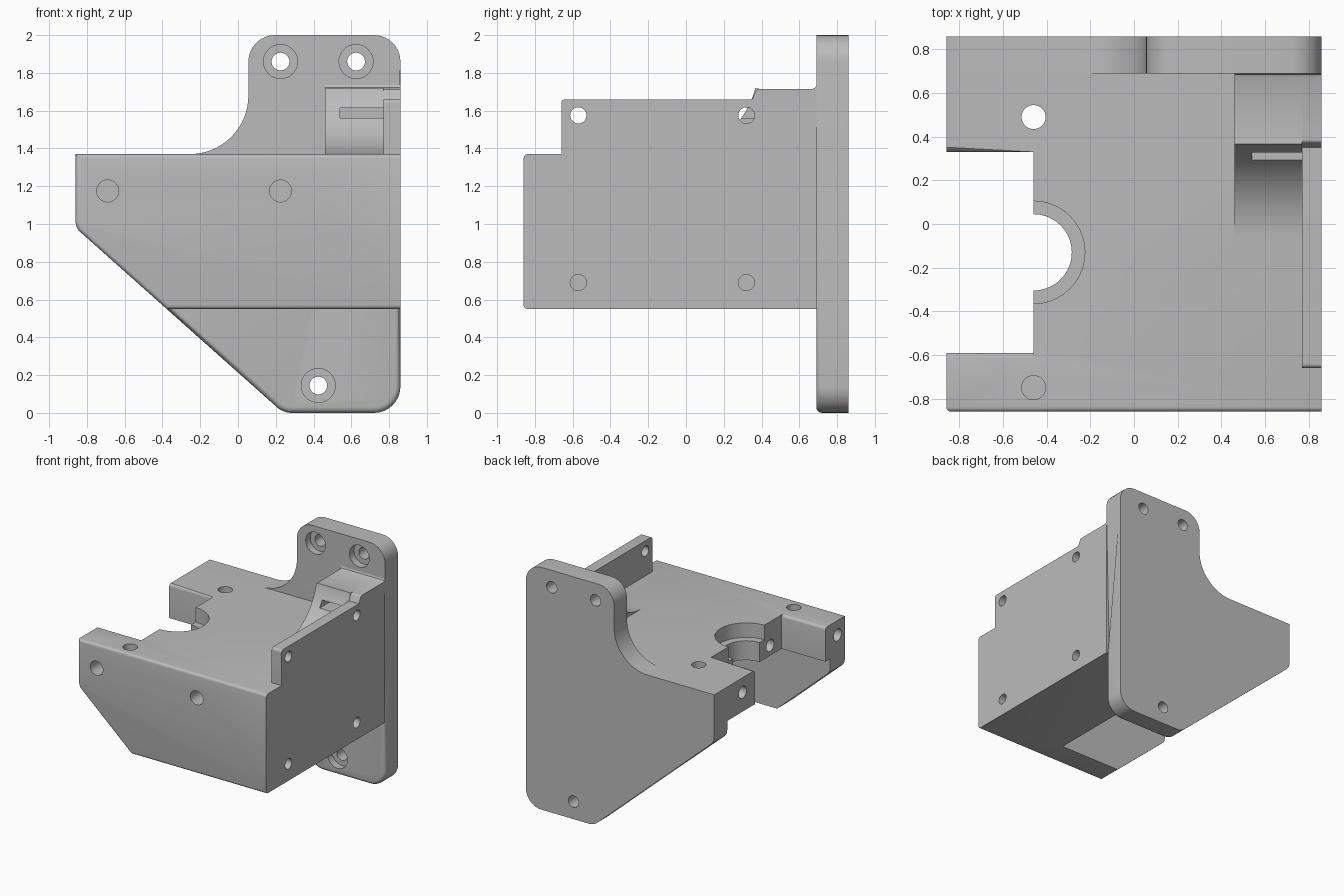
import bpy, bmesh, math
from mathutils import Vector

if "Cube" in bpy.data.objects:
    bpy.data.objects.remove(bpy.data.objects["Cube"])

grey = bpy.data.materials.new("plain grey")
grey.use_nodes = True
grey.diffuse_color = (0.5, 0.5, 0.5, 1)
grey.node_tree.nodes["Principled BSDF"].inputs["Base Color"].default_value = (0.5, 0.5, 0.5, 1)


def arc(cx, cy, r, a0, a1, n=16):
    angles = [math.radians(a0 + (a1 - a0) * i / n) for i in range(n + 1)]
    return [(cx + r * math.cos(a), cy + r * math.sin(a)) for a in angles]


def rounded(prev, corner, nxt, r, n=8):
    """Points of a fillet of radius r at a corner."""
    p, c, q = Vector(prev), Vector(corner), Vector(nxt)
    d1, d2 = (p - c).normalized(), (q - c).normalized()
    half = d1.angle(d2) / 2
    centre = c + (d1 + d2).normalized() * r / math.sin(half)
    a, b = c + d1 * r / math.tan(half) - centre, c + d2 * r / math.tan(half) - centre
    sweep = a.angle(b)
    return [tuple(centre + (a * math.sin((1 - t) * sweep) + b * math.sin(t * sweep)) / math.sin(sweep))
            for t in (i / n for i in range(n + 1))]


def prism(name, profile, axis, lo, hi):
    """Extrude a closed profile along an axis."""
    place = {"x": lambda u, v, w: (w, u, v),
             "y": lambda u, v, w: (u, w, v),
             "z": lambda u, v, w: (u, v, w)}[axis]
    bm = bmesh.new()
    a = [bm.verts.new(place(u, v, lo)) for u, v in profile]
    b = [bm.verts.new(place(u, v, hi)) for u, v in profile]
    bm.faces.new(a)
    bm.faces.new(b)
    for i in range(len(a)):
        j = (i + 1) % len(a)
        bm.faces.new((a[i], a[j], b[j], b[i]))
    bmesh.ops.recalc_face_normals(bm, faces=bm.faces)
    mesh = bpy.data.meshes.new(name)
    bm.to_mesh(mesh)
    bm.free()
    mesh.materials.append(grey)
    obj = bpy.data.objects.new(name, mesh)
    bpy.context.collection.objects.link(obj)
    return obj


def rod(axis, u, v, r, lo, hi):
    return prism("cutter", arc(u, v, r, 0, 360, 40)[:-1], axis, lo, hi)


def box(x0, x1, y0, y1, z0, z1):
    return prism("cutter", [(x0, y0), (x1, y0), (x1, y1), (x0, y1)], "z", z0, z1)


def cut(obj, cutters):
    for c in cutters:
        c.hide_render = True
        m = obj.modifiers.new("cut", "BOOLEAN")
        m.operation, m.solver, m.object = "DIFFERENCE", "EXACT", c
    graph = bpy.context.evaluated_depsgraph_get()
    mesh = bpy.data.meshes.new_from_object(obj.evaluated_get(graph))
    obj.modifiers.clear()
    obj.data = mesh
    for c in cutters:
        bpy.data.objects.remove(c)


def soften(obj, rule, width=0.022):
    """Round the edges whose two ends pass the rule."""
    bm = bmesh.new()
    bm.from_mesh(obj.data)
    edges = [e for e in bm.edges if rule(e.verts[0].co, e.verts[1].co)]
    bmesh.ops.bevel(bm, geom=edges, offset=width, segments=4, profile=0.5, affect="EDGES")
    bm.to_mesh(obj.data)
    bm.free()


def near(a, b):
    return abs(a - b) < 0.002


TOP, BASE, SIDE, FRONT, STEP = 1.37, 0.55, 0.86, -0.86, 0.69
left_low, foot = (-SIDE, 0.98), (0.24, 0)
slope_x = -SIDE + (left_low[1] - BASE) * (foot[0] + SIDE) / left_low[1]
left_round = rounded((-SIDE, TOP), left_low, foot, 0.08)

# Mounting plate at the back
outline = [(-SIDE, TOP)] + left_round + [(slope_x, BASE)]
outline += rounded(left_low, foot, (SIDE, 0), 0.12)
outline += rounded(foot, (SIDE, 0), (SIDE, 2), 0.14) + [(SIDE, BASE)]
outline += rounded((SIDE, 0), (SIDE, 2), (0, 2), 0.14)
outline += rounded((SIDE, 2), (0.055, 2), (0.055, 0), 0.14)
outline += arc(-0.255, TOP + 0.31, 0.31, 0, -90)
plate = prism("mounting_plate", outline, "y", STEP, SIDE)
soften(plate, lambda a, b: all(near(p.y, STEP) and p.z < BASE + 0.002 for p in (a, b)), 0.03)
cutters = []
for x, z in ((0.225, 1.86), (0.625, 1.86), (0.425, 0.145)):
    cutters += [rod("y", x, z, 0.047, 0.6, 1), rod("y", x, z, 0.09, 0.6, STEP + 0.06)]
cut(plate, cutters)

# Main body with sloped lower left side
profile = [(-SIDE, TOP)] + left_round + [(slope_x, BASE), (SIDE, BASE), (SIDE, TOP)]
body = prism("main_body", profile, "y", FRONT, STEP)
soften(body, lambda a, b: near(a.y, FRONT) and near(b.y, FRONT)
       and not (near(a.x, SIDE) and near(b.x, SIDE)))
# Side notch, lower hollow and stepped half-round seat
cutters = [box(-1, -0.46, -0.59, 0.33, 0, 2),
           box(-1, 0.18, -0.65, STEP + 0.1, 0, 1.09),
           rod("z", -0.46, -0.13, 0.175, 0.8, 2),
           rod("z", -0.46, -0.13, 0.235, 1.25, 2)]
# Screw holes: top, front, arm ends, notch wall, right side
cutters += [rod("z", -0.46, 0.49, 0.055, 0.8, 2), rod("z", -0.46, -0.75, 0.055, 1.15, 2)]
cutters += [rod("y", x, 1.175, 0.058, -1, -0.68) for x in (-0.69, 0.225)]
cutters += [rod("x", y, 1.25, 0.05, -1, -0.47) for y in (0.49, -0.75)]
cutters += [rod("x", y, 1.175, 0.05, -0.6, -0.25) for y in (-0.44, 0.18)]
cutters += [rod("x", y, 0.69, 0.043, 0.6, 1) for y in (-0.57, 0.32)]
cut(body, cutters)
soften(body, lambda a, b: near(a.z, TOP) and near(b.z, TOP) and near(a.y, b.y)
       and (near(a.y, 0.33) or near(a.y, -0.59)) and max(a.x, b.x) < -0.45)

# Curved ramp block with a slot
crest = 1.715
ramp_curve = [p for p in arc(-0.08, TOP + 0.46, 0.46, -90, -14, 24)]
block_top = [(0.395, crest), (0.67, crest), (0.685, 1.722), (STEP, 1.735)]
ramp = prism("ramp_block", ramp_curve + block_top + [(STEP, TOP)], "x", 0.46, 0.77)
cut(ramp, [box(0.54, 0.8, 0.2, 0.45, 1.56, 1.615)])

# Thin fence along the right side
fence_profile = [(-0.66, TOP)] + rounded((-0.66, TOP), (-0.66, 1.66), (0, 1.66), 0.02)
fence_profile += [(0.35, 1.66)] + rounded((0.35, 1.66), (0.375, crest), (0.6, crest), 0.02)
fence_profile += block_top[1:] + [(STEP, TOP)]
fence = prism("side_fence", fence_profile, "x", 0.77, SIDE)
cut(fence, [rod("x", y, 1.575, 0.043, 0.7, 1) for y in (-0.57, 0.32)])

# Smooth rounded faces, keep sharp edges
for obj in (plate, body, ramp, fence):
    bpy.ops.object.select_all(action="DESELECT")
    obj.select_set(True)
    bpy.context.view_layer.objects.active = obj
    bpy.ops.object.shade_smooth_by_angle(angle=math.radians(30))
